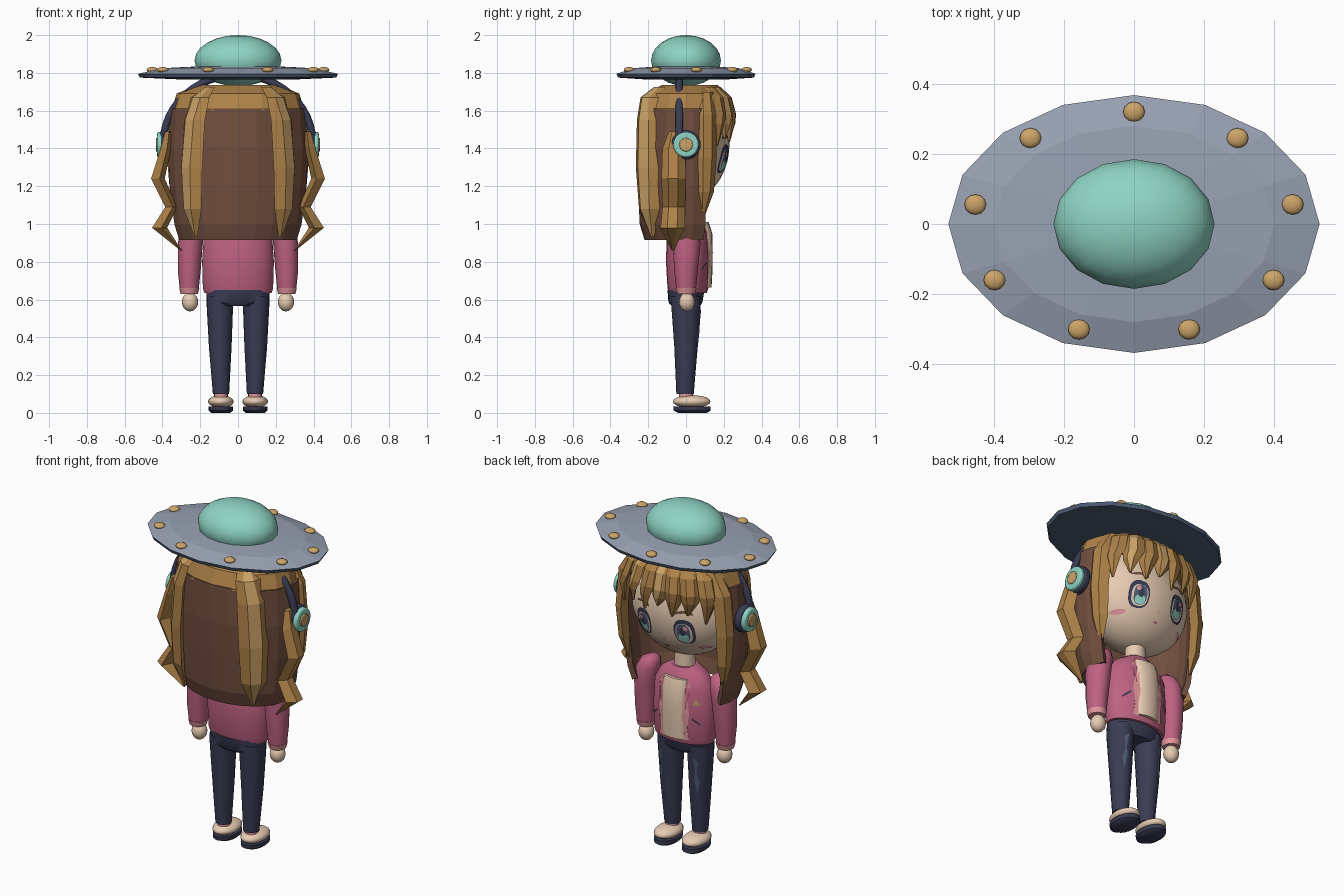
import bpy, bmesh, math
from mathutils import Vector

cube = bpy.data.objects.get("Cube")
if cube:
    bpy.data.objects.remove(cube, do_unlink=True)


def material(name, rgb):
    lin = [((c / 255 + 0.055) / 1.055) ** 2.4 for c in rgb] + [1]
    m = bpy.data.materials.new(name)
    m.use_nodes = True
    m.diffuse_color = lin
    m.node_tree.nodes["Principled BSDF"].inputs["Base Color"].default_value = lin
    return m


MINT = material("mint", (142, 212, 196))
GREY = material("steel grey", (152, 161, 178))
SLATE = material("slate blue", (78, 94, 116))
GOLD = material("gold", (204, 164, 104))
HONEY = material("honey hair", (174, 130, 72))
BROWN = material("brown hair", (112, 78, 62))
SKIN = material("cream skin", (236, 208, 182))
ROSE = material("rose", (190, 98, 130))
BLUSH = material("blush pink", (226, 150, 156))
NAVY = material("navy", (58, 60, 84))


def make(name, verts, faces, mats, index=None, smooth=None):
    """Mesh object from verts and faces; index(face_centre, face_no) picks the material."""
    me = bpy.data.meshes.new(name)
    me.from_pydata([tuple(v) for v in verts], [], faces)
    bm = bmesh.new()
    bm.from_mesh(me)
    for i, f in enumerate(bm.faces):
        f.material_index = index(f.calc_center_median(), i) if index else 0
    bmesh.ops.recalc_face_normals(bm, faces=bm.faces)
    bm.to_mesh(me)
    bm.free()
    ob = bpy.data.objects.new(name, me)
    bpy.context.collection.objects.link(ob)
    for m in mats:
        me.materials.append(m)
    if smooth:
        shade(ob, smooth)
    return ob


def shade(ob, degrees):
    bpy.ops.object.select_all(action='DESELECT')
    ob.select_set(True)
    bpy.context.view_layer.objects.active = ob
    bpy.ops.object.shade_smooth_by_angle(angle=math.radians(degrees))


def loft(name, rings, n, mats, index=None, smooth=None, arc=None, side=1):
    """Stack of elliptical rings (z, rx, ry, cx, cy); arc leaves the front open."""
    verts, faces = [], []
    for z, rx, ry, cx, cy in rings:
        for i in range(n):
            t = arc * (2 * i / (n - 1) - 1) if arc else math.tau * i / n
            verts.append((side * (cx + rx * math.sin(t)), cy - ry * math.cos(t), z))
    for r in range(len(rings) - 1):
        for i in range(n - 1 if arc else n):
            a, b = r * n + i, r * n + (i + 1) % n
            faces.append((a, b, b + n, a + n))
    if not arc:
        faces += [tuple(range(n))[::-1], tuple(range(len(verts) - n, len(verts)))]
    return make(name, verts, faces, mats, index, smooth)


def ball(name, loc, radii, mat, seg=16, rows=10, smooth=None):
    bpy.ops.mesh.primitive_uv_sphere_add(segments=seg, ring_count=rows, location=loc)
    ob = bpy.context.object
    ob.name, ob.scale = name, radii
    bpy.ops.object.transform_apply(location=False, rotation=False, scale=True)
    ob.data.materials.append(mat)
    if smooth:
        shade(ob, smooth)
    return ob


def lock(name, path, side=1, accent=HONEY, out=None):
    """Tapered faceted hair lock along (x, y, z, half width, thickness)."""
    verts, faces, n = [], [], 5
    for x, y, z, w, t in path:
        o = Vector(out) if out else Vector((x, y, 0)).normalized()
        s = Vector((-o.y, o.x, 0))
        for a, b in ((-1, 0), (-.45, 1), (.35, 1), (1, 0), (0, -.6)):
            p = Vector((x, y, z)) + s * w * a + o * t * b
            verts.append((p.x * side, p.y, p.z))
    for r in range(len(path) - 1):
        for i in range(n):
            a, b = r * n + i, r * n + (i + 1) % n
            faces.append((a, b, b + n, a + n))
    body = len(faces)
    faces += [tuple(range(n)), tuple(range(len(verts) - n, len(verts)))]
    make(name, verts, faces, [HONEY, accent],
         lambda c, i: 1 if i < body and i % n == 1 else 0)


def surface(rings):
    """Front y of a loft at (x, z)."""
    def f(x, z):
        for lo, hi in zip(rings, rings[1:]):
            if z <= hi[0] or hi is rings[-1]:
                k = min(1, max(0, (z - lo[0]) / (hi[0] - lo[0])))
                rx, ry, cx, cy = [lo[j] + (hi[j] - lo[j]) * k for j in (1, 2, 3, 4)]
                return cy + ry * math.sqrt(max(0, 1 - ((x - cx) / rx) ** 2))
    return f


def plate(name, pts, mat, surf, layer=.003, side=1):
    """Thin painted detail that follows a surface."""
    c = [sum(p[k] for p in pts) / len(pts) for k in (0, 1)]
    verts = [(side * x, surf(x, z) + layer, z) for x, z in pts + [tuple(c)]]
    n = len(pts)
    make(name, verts, [(i, (i + 1) % n, n) for i in range(n)], [mat])


def oval(cx, cz, a, b, n=16, e=.8):
    f = lambda v: math.copysign(abs(v) ** e, v)
    return [(cx + a * f(math.cos(math.tau * i / n)), cz + b * f(math.sin(math.tau * i / n)))
            for i in range(n)]


# Saucer hat: disc, dome and rivets
loft("hat_disc", [(1.765, .3, .21, 0, 0), (1.775, .52, .36, 0, 0), (1.795, .53, .368, 0, 0),
                  (1.825, .40, .28, 0, 0), (1.835, .2, .14, 0, 0)],
     16, [SLATE, GREY], lambda c, i: int(c.z > 1.797))
ball("hat_dome", (0, 0, 1.865), (.23, .185, .135), MINT, 16, 12, 40)
for k in range(9):
    t = math.radians(40 * k)
    ball("hat_rivet", (.46 * math.sin(t), .32 * math.cos(t), 1.816), (.031, .029, .015), GOLD, 12, 8, 60)

# Headphones
bpy.ops.curve.primitive_bezier_circle_add()
band = bpy.context.object
bpy.data.objects.remove(band, do_unlink=True)
cu = bpy.data.curves.new("headphone_band", 'CURVE')
cu.dimensions, cu.bevel_depth, cu.bevel_resolution, cu.use_fill_caps = '3D', .02, 2, True
sp = cu.splines.new('POLY')
sp.points.add(24)
for i, p in enumerate(sp.points):
    t = math.pi * i / 24
    p.co = (.395 * math.cos(t), -.035, 1.43 + .36 * math.sin(t), 1)
cu.materials.append(NAVY)
bpy.context.collection.objects.link(bpy.data.objects.new("headphone_band", cu))

head_rx, head_ry, head_rz, head_z = .315, .23, .295, 1.42
for s, tag in ((1, "left"), (-1, "right")):
    for part, x, r, d, m in (("pad", .385, .078, .04, NAVY), ("shell", .41, .068, .036, MINT),
                             ("button", .427, .036, .016, GOLD)):
        bpy.ops.mesh.primitive_cylinder_add(vertices=20, radius=r, depth=d, location=(s * x, 0, 1.42),
                                            rotation=(0, math.pi / 2, 0))
        ob = bpy.context.object
        ob.name = f"{tag}_headphone_{part}"
        ob.data.materials.append(m)
        bv = ob.modifiers.new("Bevel", 'BEVEL')
        bv.width, bv.segments = d * .25, 2
        shade(ob, 40)

# Head and neck
ball("head", (0, 0, head_z), (head_rx, head_ry, head_rz), SKIN, 32, 20, 60)
loft("neck", [(.98, .06, .055, 0, .01), (1.2, .055, .05, 0, .01)], 16, [SKIN], smooth=40)


def face(x, z):
    return head_ry * math.sqrt(max(0, 1 - (x / head_rx) ** 2 - ((z - head_z) / head_rz) ** 2))


# Eyes, brows, cheeks, nose and mouth
for s, tag in ((1, "left"), (-1, "right")):
    for i, (part, x, z, a, b, m) in enumerate((
            ("rim", .13, 1.345, .057, .077, NAVY), ("white", .128, 1.338, .045, .06, SKIN),
            ("iris", .126, 1.34, .036, .056, SLATE), ("glow", .126, 1.312, .028, .025, MINT),
            ("pupil", .126, 1.35, .016, .026, NAVY), ("glint", .143, 1.372, .012, .014, BLUSH))):
        plate(f"{tag}_eye_{part}", oval(x, z, a, b), m, face, .003 + .0018 * i, s)
    plate(f"{tag}_brow", [(.085, 1.462), (.13, 1.474), (.18, 1.462), (.18, 1.45), (.13, 1.459), (.085, 1.447)],
          BROWN, face, .004, s)
    plate(f"{tag}_cheek", oval(.205, 1.245, .03, .013, 12, 1), BLUSH, face, .004, s)
plate("mouth", oval(0, 1.225, .014, .005, 8, 1), ROSE, face, .004)
plate("nose", oval(0, 1.275, .007, .005, 8, 1), BLUSH, face, .004)

# Hair: brown shell, honey crown
shell = loft("hair_shell", [(.92, .30, .205, 0, 0), (1.0, .325, .23, 0, 0), (1.2, .35, .24, 0, 0),
                            (1.4, .36, .245, 0, 0), (1.61, .345, .235, 0, 0)],
             15, [BROWN], arc=math.radians(115))
shell.modifiers.new("Solidify", 'SOLIDIFY').thickness = .03
shell.modifiers["Solidify"].offset = 0
loft("hair_crown", [(1.6, .352, .246, 0, -.005), (1.69, .325, .215, 0, 0), (1.735, .22, .15, 0, .02)],
     16, [HONEY])

# Hair locks on each side
for s, tag in ((1, "left"), (-1, "right")):
    lock(f"{tag}_back_lock", [(.15, -.14, 1.725, .04, .015), (.2, -.19, 1.67, .07, .03),
                              (.23, -.195, 1.55, .085, .04), (.245, -.195, 1.3, .09, .045),
                              (.24, -.19, 1.08, .075, .04), (.22, -.175, .93, .008, .01)], s, GOLD)
    lock(f"{tag}_side_lock", [(.365, -.06, 1.49, .03, .02), (.375, -.065, 1.4, .06, .035),
                              (.415, -.065, 1.24, .065, .045), (.345, -.065, 1.09, .06, .04),
                              (.405, -.07, .98, .065, .05), (.30, -.07, .86, .006, .005)], s, out=(1, 0, 0))
    lock(f"{tag}_front_lock", [(.25, .1, 1.7, .05, .025), (.31, .105, 1.58, .06, .04),
                               (.33, .105, 1.35, .06, .04), (.32, .1, 1.17, .05, .035),
                               (.30, .085, 1.02, .006, .006)], s)

# Fringe
for k in range(-3, 4):
    x = k * .088
    y = .235 * math.sqrt(1 - (x / .37) ** 2)
    tip = 1.475 - .03 * (k % 2) - .012 * abs(k)
    lock("fringe_lock", [(x * .7, y * .72, 1.725, .04, .015), (x * .9, y * .92, 1.67, .055, .025),
                         (x, y, 1.58, .057, .03), (x * 1.04 + .01, y, 1.53, .045, .025),
                         (x + .02, y * .99, tip, .006, .006)], 1, GOLD if k in (0, 2) else HONEY)

# Jacket with open front and shirt panel
torso = [(.635, .178, .1, 0, .01), (.66, .186, .108, 0, .01), (.8, .19, .116, 0, .01),
         (.95, .18, .112, 0, .01), (1.02, .14, .09, 0, .01), (1.06, .075, .065, 0, .01)]
loft("jacket", torso, 24, [ROSE], smooth=40)
chest = surface(torso)
shirt = [(z, .075, .035, 0, chest(0, z) - .018) for z in (.665, .75, .85, .95, 1.01)]
loft("shirt_panel", shirt, 16, [SKIN], smooth=40)
for s, tag in ((1, "left"), (-1, "right")):
    plate(f"{tag}_lapel", [(.062, .655), (.095, .66), (.088, .74), (.1, .82), (.09, .9), (.098, .98),
                           (.075, 1.01), (.06, .95), (.06, .8)], BLUSH, chest, .006, s)
    plate(f"{tag}_slash", [(.11, .79), (.15, .755), (.153, .764), (.113, .8)], NAVY, chest, .004, s)
plate("gold_patch", [(-.15, .87), (-.115, .87), (-.13, .91)], GOLD, chest, .004)

# Arms, legs and shoes
sleeve = [(.65, .05, .052, .258, 0), (.75, .06, .062, .258, 0), (.9, .066, .074, .252, .003),
          (.98, .065, .074, .24, .003), (1.03, .05, .055, .225, .003), (1.05, .02, .025, .215, .003)]
leg = [(.1, .043, .046, .09, -.005), (.35, .06, .062, .094, 0), (.57, .07, .078, .096, 0),
       (.62, .07, .08, .096, 0)]
thigh = surface(leg)
for s, tag in ((1, "left"), (-1, "right")):
    loft(f"{tag}_sleeve", sleeve, 16, [ROSE], smooth=50, side=s)
    loft(f"{tag}_cuff", [(.63, .046, .048, .258, 0), (.66, .053, .056, .258, 0)], 16, [BLUSH], smooth=40, side=s)
    ball(f"{tag}_hand", (s * .254, .005, .587), (.043, .042, .05), SKIN, 16, 10, 60)
    loft(f"{tag}_trouser_leg", leg, 16, [NAVY], smooth=40, side=s)
    plate(f"{tag}_denim_patch", [(.1, .55), (.125, .53), (.118, .46), (.13, .4), (.115, .34), (.105, .42),
                                 (.11, .48)], SLATE, thigh, .004, s)
    loft(f"{tag}_sock", [(.07, .036, .038, .09, 0), (.115, .036, .038, .09, 0)], 16, [BLUSH], smooth=40, side=s)
    ball(f"{tag}_shoe", (s * .091, .03, .06), (.068, .1, .034), SKIN, 20, 10, 60)
    loft(f"{tag}_sole", [(0, .05, .075, .091, .035), (.012, .064, .098, .091, .033),
                         (.035, .066, .099, .091, .031)], 20, [NAVY], smooth=40, side=s)
loft("trouser_hips", [(.565, .12, .075, 0, 0), (.585, .166, .09, 0, -.003), (.65, .168, .098, 0, 0)],
     24, [NAVY], smooth=40)
